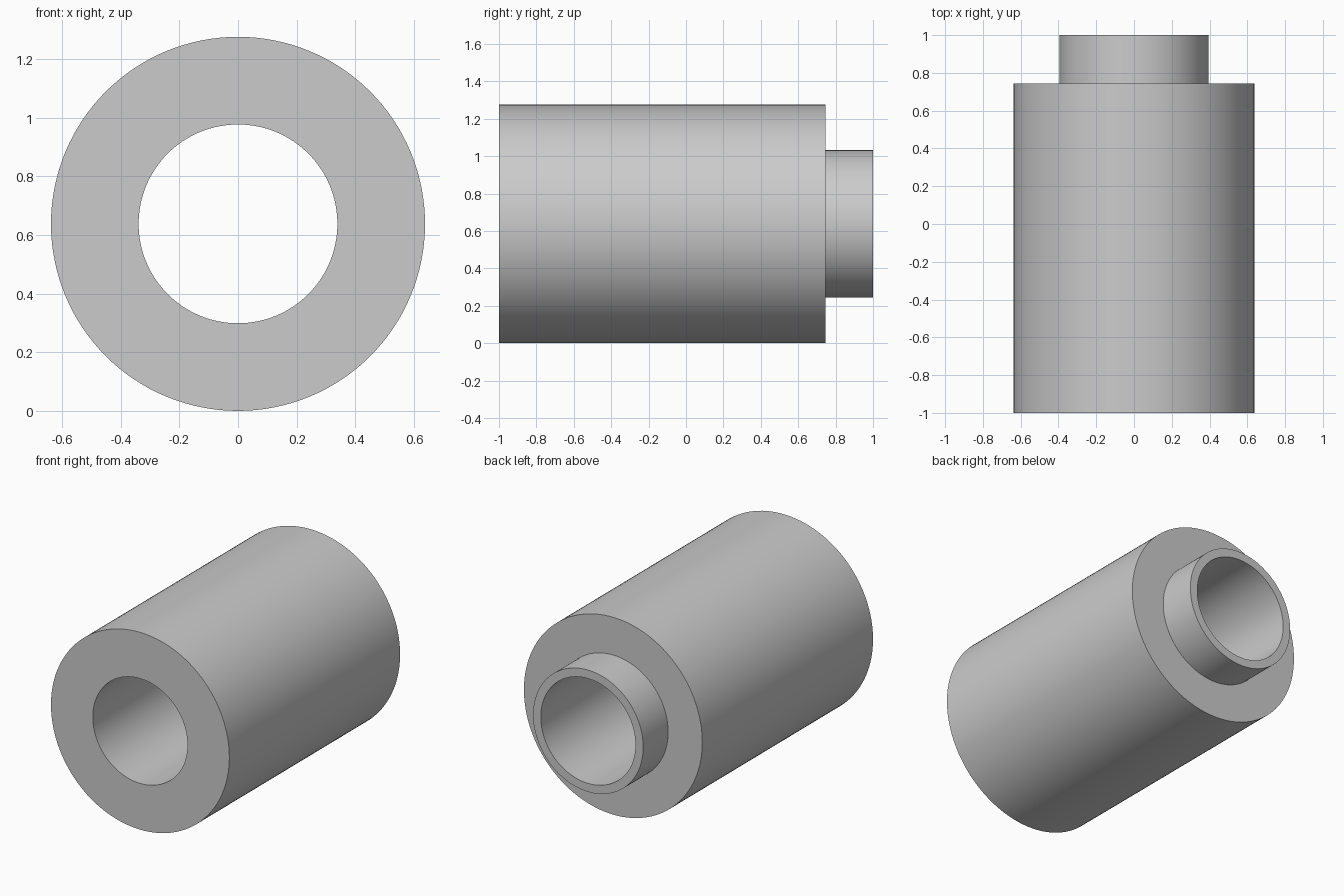
import bpy
import bmesh
import math
from mathutils import Matrix, Vector

cube = bpy.data.objects.get("Cube")
if cube:
    bpy.data.objects.remove(cube, do_unlink=True)

SEGMENTS = 128
BODY_R, NECK_R, BORE_R = 0.638, 0.394, 0.339
FRONT, SHOULDER, BACK = -1.0, 0.745, 1.0

# Plain grey metal
grey = bpy.data.materials.new("grey_metal")
grey.use_nodes = True
colour = (0.6, 0.6, 0.6, 1.0)
grey.diffuse_color = colour
grey.node_tree.nodes["Principled BSDF"].inputs["Base Color"].default_value = colour

# Closed (radius, y) section: body, shoulder, neck and through bore
profile = [(BORE_R, FRONT), (BODY_R, FRONT), (BODY_R, SHOULDER),
           (NECK_R, SHOULDER), (NECK_R, BACK), (BORE_R, BACK)]

# Revolve the section around the lengthwise axis
bm = bmesh.new()
verts = [bm.verts.new((r, y, 0)) for r, y in profile]
edges = [bm.edges.new((v, verts[(i + 1) % len(verts)])) for i, v in enumerate(verts)]
bmesh.ops.spin(bm, geom=verts + edges, cent=(0, 0, 0), axis=(0, 1, 0),
               angle=math.tau, steps=SEGMENTS, use_duplicate=False)
bmesh.ops.remove_doubles(bm, verts=bm.verts, dist=0.0001)
bmesh.ops.recalc_face_normals(bm, faces=bm.faces)
bmesh.ops.transform(bm, matrix=Matrix.Translation(Vector((0, 0, BODY_R))), verts=bm.verts)

mesh = bpy.data.meshes.new("stepped_sleeve")
bm.to_mesh(mesh)
bm.free()
mesh.materials.append(grey)
sleeve = bpy.data.objects.new("stepped_sleeve", mesh)
bpy.context.collection.objects.link(sleeve)

# Smooth round walls, crisp rims
bpy.ops.object.select_all(action="DESELECT")
sleeve.select_set(True)
bpy.context.view_layer.objects.active = sleeve
bpy.ops.object.shade_smooth_by_angle(angle=math.radians(30))
